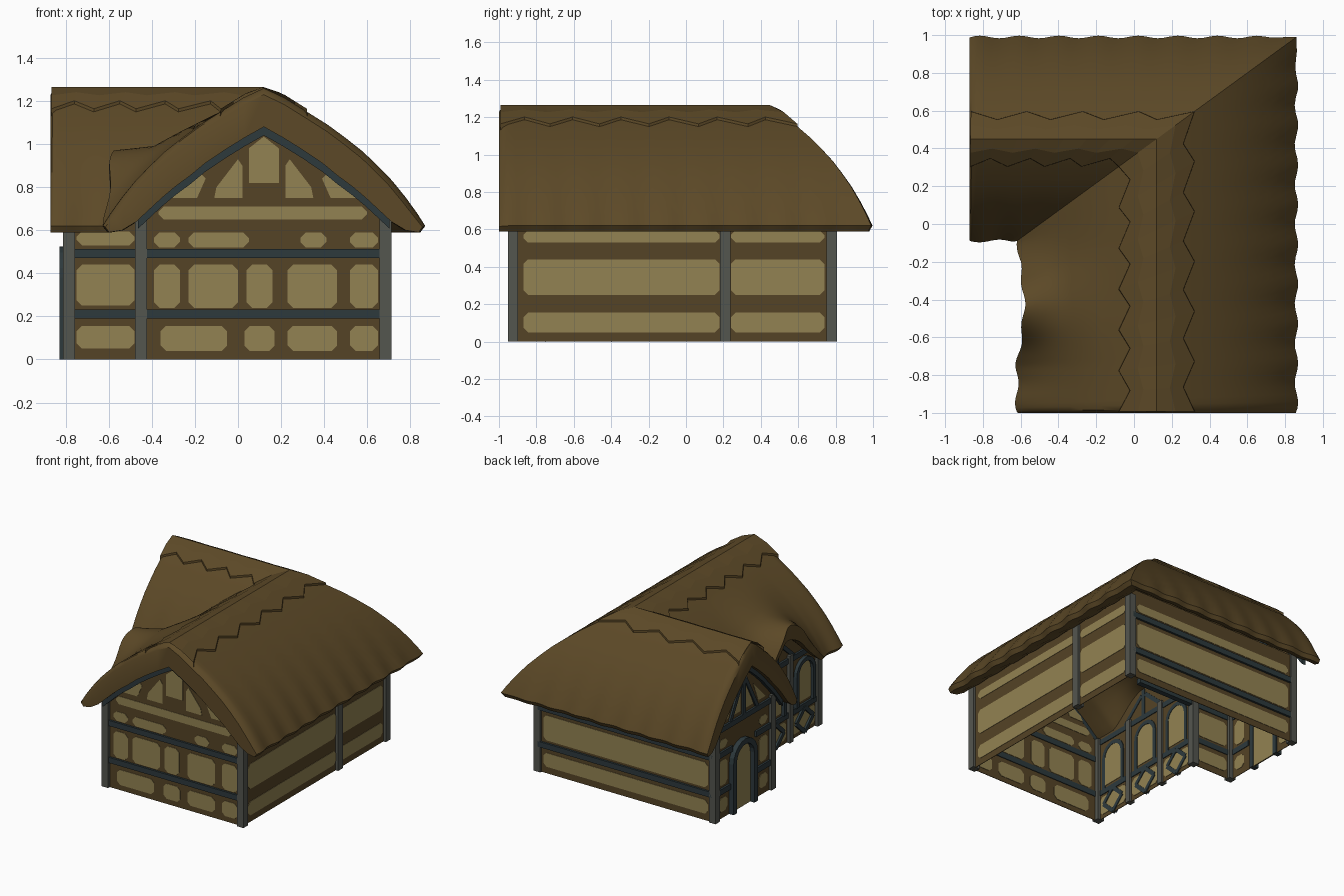
import bpy, bmesh, math
from mathutils import Vector

if "Cube" in bpy.data.objects:
    bpy.data.objects.remove(bpy.data.objects["Cube"])

def material(name, rgb):
    m = bpy.data.materials.new(name)
    m.diffuse_color = (*rgb, 1)
    m.use_nodes = True
    m.node_tree.nodes["Principled BSDF"].inputs["Base Color"].default_value = m.diffuse_color
    return m

THATCH = material("thatch brown", (.107, .066, .020))
WALL = material("wall brown", (.090, .056, .019))
CREAM = material("cream plaster", (.290, .225, .085))
SLATE = material("dark slate timber", (.026, .041, .046))
GREY = material("grey post", (.088, .092, .078))
parts = {}

def part(name, mat):
    if name not in parts:
        parts[name] = (bmesh.new(), mat)
    return parts[name][0]

def prism(name, mat, pts, axis, pos, t):
    """Extrude a 2D outline (horizontal, z) by thickness t about the plane axis = pos."""
    bm = part(name, mat)
    rings = []
    for p in (pos - t / 2, pos + t / 2):
        rings.append([bm.verts.new((p, a, b) if axis == 'x' else (a, p, b)) for a, b in pts])
    n = len(pts)
    bm.faces.new(rings[0])
    bm.faces.new(rings[1][::-1])
    for i in range(n):
        j = (i + 1) % n
        bm.faces.new((rings[0][i], rings[0][j], rings[1][j], rings[1][i]))

def rect(a0, a1, b0, b1):
    return [(a0, b0), (a1, b0), (a1, b1), (a0, b1)]

def rounded(a0, a1, b0, b1, c=.025):
    return [(a0 + c, b0), (a1 - c, b0), (a1, b0 + c), (a1, b1 - c),
            (a1 - c, b1), (a0 + c, b1), (a0, b1 - c), (a0, b0 + c)]

def bar(name, mat, p, q, w, axis, pos, t):
    p, q = Vector(p), Vector(q)
    d = (q - p).normalized() * w / 2
    n = Vector((-d.y, d.x))
    prism(name, mat, [tuple(v) for v in (p + n, p - n, q - n, q + n)], axis, pos, t)

def arch(c, r, z0, z1):
    return [(c + r, z0)] + [(c + r * math.cos(a), z1 - r + r * math.sin(a))
            for a in [math.pi * i / 10 for i in range(11)]] + [(c - r, z0)]

def arch_frame(name, c, r, z0, z1, w, pos, t):
    prism(name, SLATE, arch(c, r, z0, z1) + arch(c, r - w, z0, z1 - w)[::-1], 'x', pos, t)

# ---- thatched roof: one cross-section, scaled for both wings ----
CX, CY, HX, HY = .12, .45, .74, .54
OUTER = [(0, 1.26), (.13, 1.215), (.26, 1.155), (.40, 1.09), (.51, 1.03), (.62, .965),
         (.71, .90), (.80, .83), (.885, .75), (.955, .675), (1, .62)]
INNER = [(0, 1.08), (.12, 1.03), (.24, .975), (.37, .91), (.46, .855), (.56, .80),
         (.64, .75), (.72, .695), (.80, .64), (.89, .60), (.97, .59)]

def interp(table, d):
    for (a, za), (b, zb) in zip(table, table[1:]):
        if d <= b:
            return za + (zb - za) * (d - a) / (b - a)
    return table[-1][1]

def bump(y):
    k = abs(y + .43) / .33
    return math.cos(k * math.pi / 2) ** 1.3 if k < 1 else 0

DORMER_OUT = [(0, 1.2), (.19, 1.18), (.5, 1.07), (.71, .99), (1, .97)]
DORMER_IN = [(0, 1.0), (.5, .92), (.7, .86), (1, .85)]

def place(main, s, d, z, v, inner=False, wave=True):
    run = (1.45 + s * HY * d) if main else (.99 + s * HX * d)
    u = v * run
    if wave and 0 < v < 1:
        d += .013 * math.sin(u * 2 * math.pi / .21) * d ** 4 * min(1, (1 - v) * 8)
    if not main:
        return (-.87 + u, CY + s * HY * d, z)
    y = -1 + u
    if s < 0:                                   # eyebrow dormer on the left slope
        b = bump(y)
        z += b * (max(z, interp(DORMER_IN if inner else DORMER_OUT, min(d, 1))) - z)
        d -= .05 * b * d ** 3
    return (CX + s * HX * d, y, z)

def slope(main, s, rows=48):
    bm = part("thatched_roof", THATCH)
    vs = [0, .012, .03] + [.03 + .97 * i / rows for i in range(1, rows + 1)]
    grid = []
    for v in vs:
        k = .17 if v == 0 else .04 if v < .02 else 0   # rounded gable lip
        out, inn = [], []
        for (d0, z0), (d1, z1) in zip(OUTER, INNER):
            out.append(place(main, s, d0 + (d1 - d0) * k, z0 + (z1 - z0) * k, v))
            inn.append(place(main, s, d1, z1, v, True))
        grid.append([bm.verts.new(p) for p in out + inn[::-1]])
    m = len(grid[0])
    for a, b in zip(grid, grid[1:]):
        for i in range(m - 1):
            bm.faces.new((a[i], a[i + 1], b[i + 1], b[i]))
    for i in range(m // 2 - 1):                 # gable end face
        bm.faces.new((grid[0][i], grid[0][i + 1], grid[0][m - 2 - i], grid[0][m - 1 - i]))

def ridge_cap(main, s):
    bm = part("ridge_cap", THATCH)
    n = 12 if main else 8
    grid = []
    for i in range(n + 1):
        e = .27 if i % 2 == 0 else .19
        row = [(d, interp(OUTER, d) + (.004 if d == 0 else .014)) for d in (0, e * .5, e)]
        row.append((e + .004, interp(OUTER, e) - .02))
        grid.append([bm.verts.new(place(main, s, d, z, .005 + .995 * i / n, wave=False)) for d, z in row])
    for a, b in zip(grid, grid[1:]):
        for i in range(3):
            bm.faces.new((a[i], a[i + 1], b[i + 1], b[i]))

for main in (True, False):
    for s in (1, -1):
        slope(main, s)
        ridge_cap(main, s)

# ---- walls ----
def gable_curve(c, h, dmax, drop=0):
    right = [(c + h * d, z - drop) for d, z in INNER if d < dmax]
    right.append((c + h * dmax, interp(INNER, dmax) - drop))
    return right[::-1] + [(2 * c - a, z) for a, z in right[1:]]

T = .004
prism("front_wall", WALL, [(-.45, 0), (.69, 0)] + gable_curve(CX, HX, .77), 'y', -.93, T)
prism("left_gable_wall", WALL, [(.11, 0), (.79, 0)] + gable_curve(CY, HY, .63), 'x', -.79, T)
prism("right_wall", WALL, rect(-.93, .79, 0, .66), 'x', .69, T)
prism("back_wall", WALL, rect(-.79, .69, 0, .70), 'y', .79, T)
prism("wing_front_wall", WALL, rect(-.79, -.45, 0, .70), 'y', .11, T)
dormer_top = [(-.10 - .66 * i / 16, .66 + .19 * bump(-.10 - .66 * i / 16)) for i in range(17)]
prism("inner_left_wall", WALL, [(-.93, 0), (.11, 0), (.11, .66)] + dormer_top + [(-.93, .66)], 'x', -.45, T)

# ---- cream plaster panels, showing on both sides of each wall ----
def panel(pts, axis, pos):
    prism("plaster_panels", CREAM, pts, axis, pos, .0095)

rows = [(.04, .155, [(-.36, -.05), (.03, .17), (.23, .46), (.52, .65)]),
        (.24, .44, [(-.39, -.27), (-.23, 0), (.04, .16), (.23, .46), (.52, .65)]),
        (.52, .59, [(-.39, -.27), (-.23, .05), (.29, .41), (.52, .65)]),
        (.65, .71, [(-.37, .60)])]
for z0, z1, spans in rows:
    for a, b in spans:
        panel(rounded(a, b, z0, z1), 'y', -.93)
panel([(.05, .82), (.19, .82), (.19, .98), (.12, 1.035), (.05, .98)], 'y', -.93)
for f in (1, -1):
    for shape in ([(.10, .75), (.23, .75), (.22, .80), (.12, .93), (.10, .90)],
                  [(.31, .75), (.43, .75), (.41, .79), (.29, .86), (.27, .84)]):
        panel([(CX + f * a, z) for a, z in shape], 'y', -.93)
for z0, z1 in ((.05, .155), (.25, .44), (.53, .595)):
    panel(rounded(-.87, .18, z0, z1), 'x', .69)
    panel(rounded(.24, .74, z0, z1), 'x', .69)
    panel(rounded(-.74, .64, z0, z1), 'y', .79)
    panel(rounded(-.75, -.48, z0, z1), 'y', .11)
    for a in (.16, .64):
        panel(rounded(a, a + .10, z0, z1), 'x', -.79)
for f in (1, -1):
    panel([(CY + f * a, z) for a, z in ((.03, .73), (.12, .73), (.03, .95))], 'x', -.79)
    panel([(CY + f * a, z) for a, z in ((.18, .73), (.27, .73), (.12, .88))], 'x', -.79)

# ---- grey corner posts ----
def post(x, y, h, w=.055):
    prism("posts", GREY, rect(x - w / 2, x + w / 2, 0, h), 'y', y, w)

for x, y, h in ((-.45, -.925, .65), (.685, -.925, .65), (.685, .21, .65), (.685, .78, .65),
                (-.785, .78, .72), (-.785, .11, .72), (-.45, .11, .65)):
    post(x, y, h)
for y in (-.585, -.24):
    post(-.455, y, .66, .045)

# ---- slate rails ----
for z in (.19, .47):
    r = z, z + .042
    prism("rails", SLATE, rect(-.45, .68, *r), 'y', -.935, .025)
    prism("rails", SLATE, rect(-.79, .68, *r), 'y', .795, .025)
    prism("rails", SLATE, rect(-.80, -.45, *r), 'y', .105, .025)
    for a, b in ((.11, .31), (.59, .79)):
        prism("rails", SLATE, rect(a, b, *r), 'x', -.795, .025)
prism("rails", SLATE, rect(-.93, .11, .19, .23), 'x', -.455, .025)
prism("rails", SLATE, rect(-.93, .11, .60, .64), 'x', -.455, .025)
prism("rails", SLATE, rect(.11, .79, .66, .70), 'x', -.795, .025)
prism("inside_beam", SLATE, rect(-.45, .05, .47, .51), 'y', .11, .04)

# ---- gable trim following the roof underside ----
for name, axis, pos, c, h, dm in (("front_gable_trim", 'y', -.945, CX, HX, .79),
                                  ("left_gable_trim", 'x', -.81, CY, HY, .80)):
    prism(name, SLATE, gable_curve(c, h, dm, -.005) + gable_curve(c, h, dm, .04)[::-1], axis, pos, .035)

# ---- arched door and braces on the left gable ----
panel(arch(CY + .02, .11, 0, .49), 'x', -.79)
arch_frame("door_frame", CY + .02, .145, 0, .525, .04, -.805, .05)
bar("gable_braces", SLATE, (CY, .68), (CY, 1.05), .035, 'x', -.795, .025)
for f in (1, -1):
    bar("gable_braces", SLATE, (CY + f * .16, .70), (CY + f * .02, .96), .03, 'x', -.795, .02)

# ---- three bays of arched windows and diamonds on the inner left wall ----
for y in (-.76, -.41, -.07):
    panel(arch(y, .09, .25, .55), 'x', -.45)
    panel(rounded(y - .14, y + .14, .03, .17), 'x', -.45)
    arch_frame("window_frames", y, .115, .23, .58, .03, -.46, .035)
    corners = [(y, .01), (y + .10, .105), (y, .20), (y - .10, .105)]
    for i in range(4):
        bar("diamond_braces", SLATE, corners[i], corners[(i + 1) % 4], .03, 'x', -.455, .03)
bar("dormer_braces", SLATE, (-.43, .62), (-.43, .84), .035, 'x', -.455, .025)
for f in (1, -1):
    bar("dormer_braces", SLATE, (-.43 + f * .20, .64), (-.43 + f * .02, .80), .03, 'x', -.455, .022)

# ---- turn the parts into objects ----
for name, (bm, mat) in parts.items():
    if name in ("thatched_roof", "ridge_cap"):
        bmesh.ops.remove_doubles(bm, verts=bm.verts, dist=.0005)
    bmesh.ops.recalc_face_normals(bm, faces=bm.faces)
    me = bpy.data.meshes.new(name)
    bm.to_mesh(me)
    bm.free()
    me.materials.append(mat)
    ob = bpy.data.objects.new(name, me)
    bpy.context.collection.objects.link(ob)
    if name == "thatched_roof":
        bpy.context.view_layer.objects.active = ob
        ob.select_set(True)
        bpy.ops.object.shade_smooth_by_angle(angle=math.radians(38))
        ob.select_set(False)
